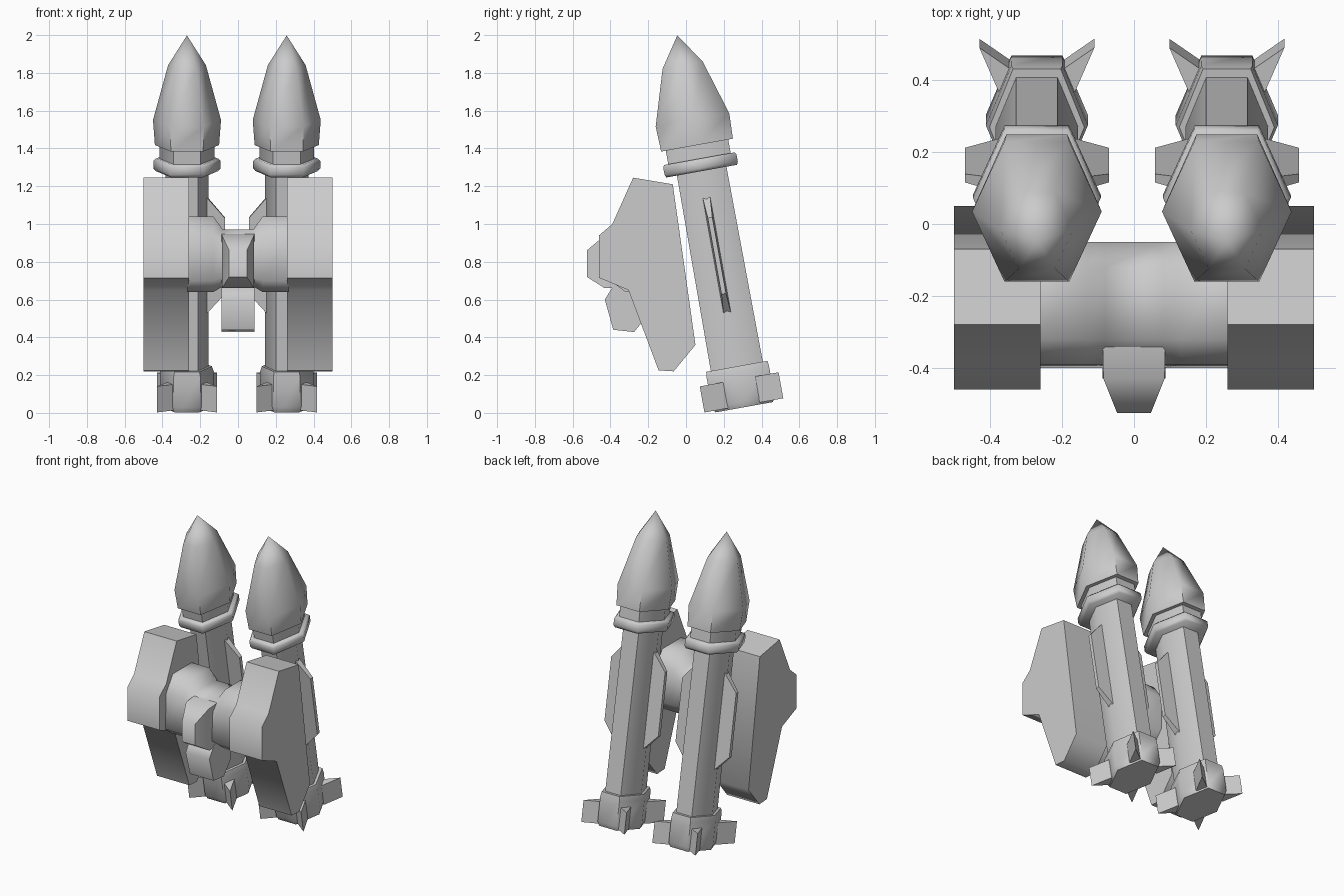
import bpy, bmesh
from math import cos, sin, pi, radians
from mathutils import Matrix, Vector

if "Cube" in bpy.data.objects:
    bpy.data.objects.remove(bpy.data.objects["Cube"])

# Single plain grey
grey = bpy.data.materials.new("plain_grey")
grey.use_nodes = True
COLOUR = (0.6, 0.6, 0.6, 1)
grey.diffuse_color = COLOUR
grey.node_tree.nodes["Principled BSDF"].inputs["Base Color"].default_value = COLOUR


def loft(name, loops, matrix=Matrix(), angle=65):
    """Skin a list of equal-length loops and cap both ends."""
    bm = bmesh.new()
    rings = [[bm.verts.new(matrix @ Vector(p)) for p in loop] for loop in loops]
    n = len(rings[0])
    for a, b in zip(rings, rings[1:]):
        for i in range(n):
            j = (i + 1) % n
            bm.faces.new((a[i], a[j], b[j], b[i]))
    bm.faces.new(rings[0])
    bm.faces.new(rings[-1])
    bmesh.ops.remove_doubles(bm, verts=bm.verts, dist=0.0005)
    bmesh.ops.recalc_face_normals(bm, faces=bm.faces)
    mesh = bpy.data.meshes.new(name)
    bm.to_mesh(mesh)
    bm.free()
    mesh.materials.append(grey)
    ob = bpy.data.objects.new(name, mesh)
    bpy.context.collection.objects.link(ob)
    bpy.ops.object.select_all(action='DESELECT')
    ob.select_set(True)
    bpy.context.view_layer.objects.active = ob
    bpy.ops.object.shade_smooth_by_angle(angle=radians(angle))
    return ob


def hexagon(rx, flat, z):
    """Six-sided ring: points at +-x, flats at +-y."""
    ry = flat / cos(pi / 6)
    return [(rx * cos(k * pi / 3), ry * sin(k * pi / 3), z) for k in range(6)]


def slab(profile, x):
    return [(x, y, z) for y, z in profile]


# Missile sections: (half width, half depth, height along axis)
SECTIONS = {
    "tail_collar": [(0.13, 0.155, 0), (0.142, 0.168, 0.03), (0.142, 0.168, 0.19), (0.132, 0.165, 0.22)],
    "tube": [(0.115, 0.14, 0.2), (0.115, 0.133, 1.3)],
    "neck_ring": [(0.165, 0.19, 1.27), (0.178, 0.197, 1.285), (0.178, 0.197, 1.325), (0.165, 0.19, 1.337)],
    "neck": [(0.145, 0.168, 1.3), (0.145, 0.168, 1.43)],
    "nose": [(0.17, 0.193, 1.41), (0.18, 0.198, 1.545), (0.1, 0.108, 1.84), (0.0002, 0.0002, 2.0)],
}
STRAKE = [(0.08, 0.48), (0.2, 0.61), (0.2, 1.02), (0.08, 1.16)]

for side, cx in (("left", 0.258), ("right", -0.27)):
    place = Matrix.Translation((cx, 0.308, 0.03)) @ Matrix.Rotation(radians(10.2), 4, 'X')
    for part, rows in SECTIONS.items():
        loft(f"{side}_{part}", [hexagon(*r) for r in rows], place)

    # Long side strakes, thin at the outer edge
    for sx in (-1, 1):
        loft(f"{side}_strake", [[(sx * x, e * (0.022 if x < 0.1 else 0.012), z) for x, z in STRAKE]
                                for e in (-1, 1)], place, 30)

    # Four diagonal wedge fins on the tail
    for sx in (-1, 1):
        for sy in (-1, 1):
            wedge = [(0.105, 0.085), (0.16, 0.212), (0.05, 0.135)]
            loft(f"{side}_tail_fin", [[(sx * x, sy * y, z) for x, y in wedge]
                                      for z in (0.01, 0.15)], place, 30)

# Side pods: one angular profile pulled across x
POD = [(-0.28, 1.245), (-0.07, 1.21), (0.05, 0.36), (-0.065, 0.22), (-0.145, 0.225),
       (-0.305, 0.65), (-0.46, 0.715), (-0.46, 0.94), (-0.39, 1.0)]
for side, s in (("left", 1), ("right", -1)):
    loft(f"{side}_pod", [slab(POD, s * x) for x in (0.26, 0.5)])

# Cross bar, waisted in the middle
BAR = [(-0.4, 0.7), (-0.39, 0.94), (-0.32, 1.04), (-0.12, 1.04),
       (-0.05, 0.94), (-0.05, 0.72), (-0.12, 0.64), (-0.32, 0.64)]
WAIST = [(y, 0.82 + (z - 0.84) * 0.75) for y, z in BAR]
loft("cross_bar", [slab(BAR, -0.27), slab(BAR, -0.13), slab(WAIST, -0.08),
                   slab(WAIST, 0.08), slab(BAR, 0.13), slab(BAR, 0.27)])


def panel(y, w, z0, z1):
    return [(-w, y, z0), (w, y, z0), (w, y, z1), (-w, y, z1)]


# Front knob and the block hanging below it
loft("front_knob", [panel(-0.3, 0.088, 0.66, 0.95), panel(-0.43, 0.085, 0.66, 0.94),
                    panel(-0.525, 0.047, 0.72, 0.86)], angle=50)
LOWER = [(-0.38, 0.68), (-0.43, 0.6), (-0.385, 0.44), (-0.275, 0.428), (-0.2, 0.52), (-0.2, 0.68)]
loft("lower_block", [slab(LOWER, x) for x in (-0.088, 0.088)])
